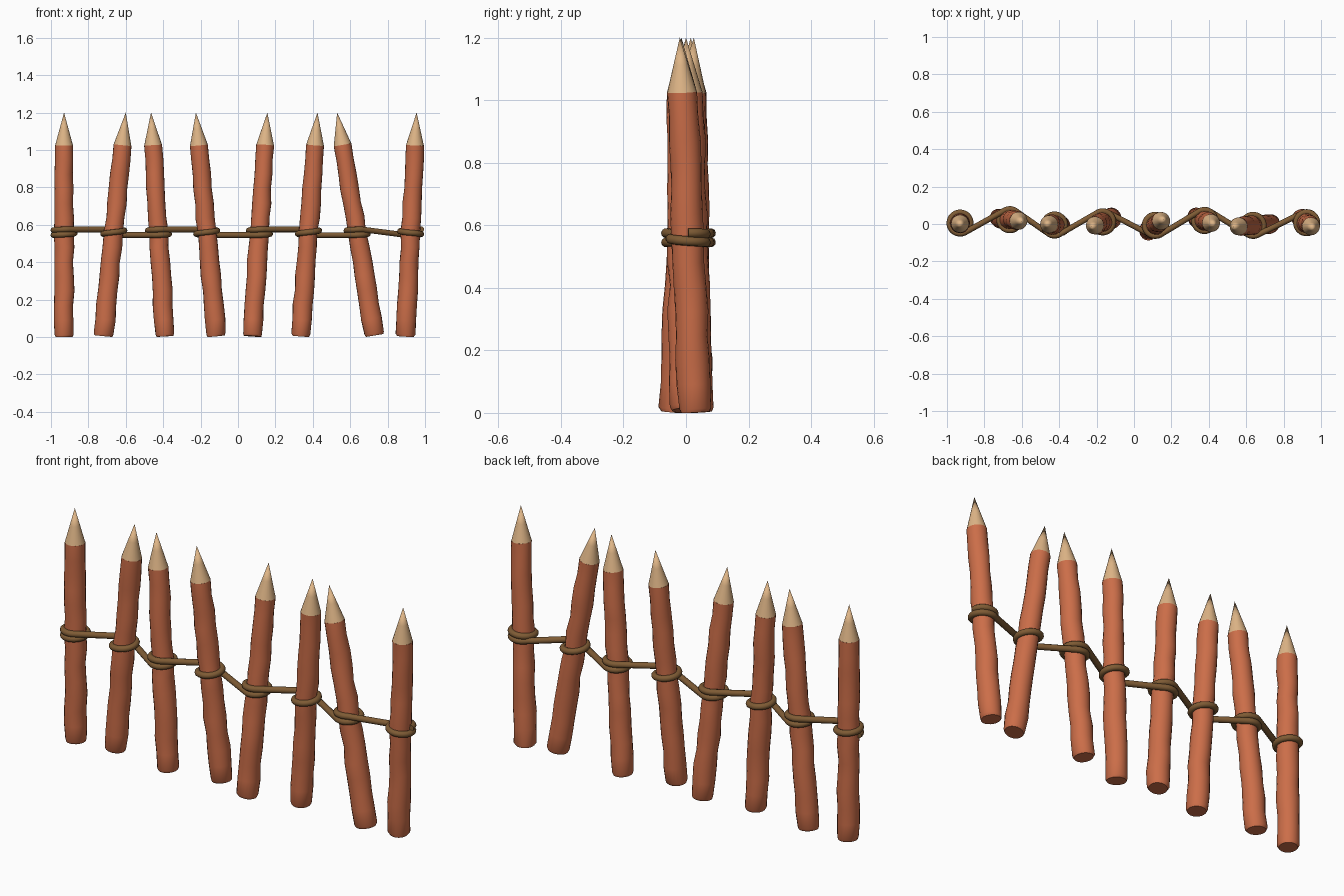
import bpy, bmesh, math, random
from mathutils import Vector, Matrix

if "Cube" in bpy.data.objects:
    bpy.data.objects.remove(bpy.data.objects["Cube"])

random.seed(4)


def material(name, rgb):
    m = bpy.data.materials.new(name)
    m.diffuse_color = (*rgb, 1)
    m.use_nodes = True
    m.node_tree.nodes["Principled BSDF"].inputs["Base Color"].default_value = m.diffuse_color
    return m


BARK = material("orange bark", (0.60, 0.155, 0.066))
WOOD = material("pale cut wood", (0.73, 0.46, 0.24))
ROPE = material("brown rope", (0.21, 0.105, 0.035))

SIDES = 20
TIP_Z = 1.2
CONE = 0.175

# base x, base y, tip x, tip y
STAKES = [
    (-0.93, 0.01, -0.93, 0.0), (-0.72, 0.03, -0.60, 0.015),
    (-0.39, -0.01, -0.465, 0.0), (-0.117, 0.035, -0.225, -0.015),
    (0.077, -0.035, 0.157, 0.025), (0.335, 0.035, 0.425, 0.0),
    (0.73, 0.0, 0.53, -0.015), (0.895, 0.03, 0.955, -0.02),
]


def lathe(name, rings, mat, matrix, apex=None):
    """Skin of rings (z, radius, dx, dy, lumpiness), closed at both ends."""
    bm = bmesh.new()
    loops = []
    for z, r, dx, dy, lump in rings:
        phase = random.uniform(0, 6.28)
        loop = []
        for k in range(SIDES):
            a = 2 * math.pi * k / SIDES
            rr = r + lump * math.sin(2 * a + phase)
            loop.append(bm.verts.new((dx + rr * math.cos(a), dy + rr * math.sin(a), z)))
        loops.append(loop)
    for lo, hi in zip(loops, loops[1:]):
        for k in range(SIDES):
            n = (k + 1) % SIDES
            bm.faces.new((lo[k], lo[n], hi[n], hi[k]))
    bm.faces.new(loops[0][::-1])
    if apex is None:
        bm.faces.new(loops[-1])
    else:
        top = bm.verts.new((0, 0, apex))
        for k in range(SIDES):
            bm.faces.new((loops[-1][k], loops[-1][(k + 1) % SIDES], top))
    me = bpy.data.meshes.new(name)
    bm.to_mesh(me)
    bm.free()
    me.materials.append(mat)
    ob = bpy.data.objects.new(name, me)
    bpy.context.collection.objects.link(ob)
    ob.matrix_world = matrix
    bpy.context.view_layer.objects.active = ob
    ob.select_set(True)
    bpy.ops.object.shade_smooth_by_angle(angle=math.radians(50))
    ob.select_set(False)


# Leaning stakes, each a lumpy shaft and a sharpened tip
for i, (bx, by, tx, ty) in enumerate(STAKES, 1):
    lean = Vector((tx - bx, ty - by, TIP_Z)).normalized()
    base = Vector((bx, by, 0.05 * math.hypot(lean.x, lean.y)))
    axis = Vector((tx, ty, TIP_Z)) - base
    length = axis.length
    turn = Vector((0, 0, 1)).rotation_difference(axis).to_matrix().to_4x4()
    matrix = Matrix.Translation(base) @ turn
    shaft = length - CONE
    rings = [(0, 0.046, 0, 0, 0.002), (0.012, 0.052, 0, 0, 0.002)]
    for k in range(1, 13):
        t = k / 13
        rings.append((0.012 + (shaft - 0.012) * t, 0.054 - 0.006 * t + random.uniform(-0.0015, 0.0015),
                      random.uniform(-0.003, 0.003), random.uniform(-0.003, 0.003), 0.0015))
    rings.append((shaft, 0.048, 0, 0, 0))
    lathe(f"stake_shaft_{i}", rings, BARK, matrix)
    lathe(f"stake_tip_{i}", [(shaft, 0.0475, 0, 0, 0), (shaft + CONE / 2, 0.0238, 0, 0, 0)],
          WOOD, matrix, apex=length)

# Rope weaving front and back, with one full turn around every stake
LOW, HIGH, R = 0.545, 0.575, 0.057
path = []
last = len(STAKES) - 1
for i, (bx, by, tx, ty) in enumerate(STAKES):
    f = 0.56 / TIP_Z
    cx, cy = bx + (tx - bx) * f, by + (ty - by) * f
    s = 1 if i % 2 == 0 else -1
    z0, z1 = (LOW, HIGH) if s > 0 else (HIGH, LOW)
    if i == last:
        z0, z1 = LOW, HIGH
    start = -90 if i == 0 else -28
    end = 360 + (90 if i == last else 28)
    for k in range(49):
        t = k / 48
        a = math.radians(-90 * s + s * (start + (end - start) * t))
        e = t * t * (3 - 2 * t)
        path.append((cx + R * math.cos(a), cy + R * math.sin(a), z0 + (z1 - z0) * e))

cu = bpy.data.curves.new("rope", "CURVE")
cu.dimensions = "3D"
cu.bevel_depth = 0.0155
cu.bevel_resolution = 3
cu.use_fill_caps = True
sp = cu.splines.new("POLY")
sp.points.add(len(path) - 1)
for p, co in zip(sp.points, path):
    p.co = (*co, 1)
sp.use_smooth = True
cu.materials.append(ROPE)
rope = bpy.data.objects.new("rope", cu)
bpy.context.collection.objects.link(rope)
bpy.context.view_layer.objects.active = rope
rope.select_set(True)
bpy.ops.object.convert(target="MESH")
bpy.ops.object.shade_smooth_by_angle(angle=math.radians(60))
